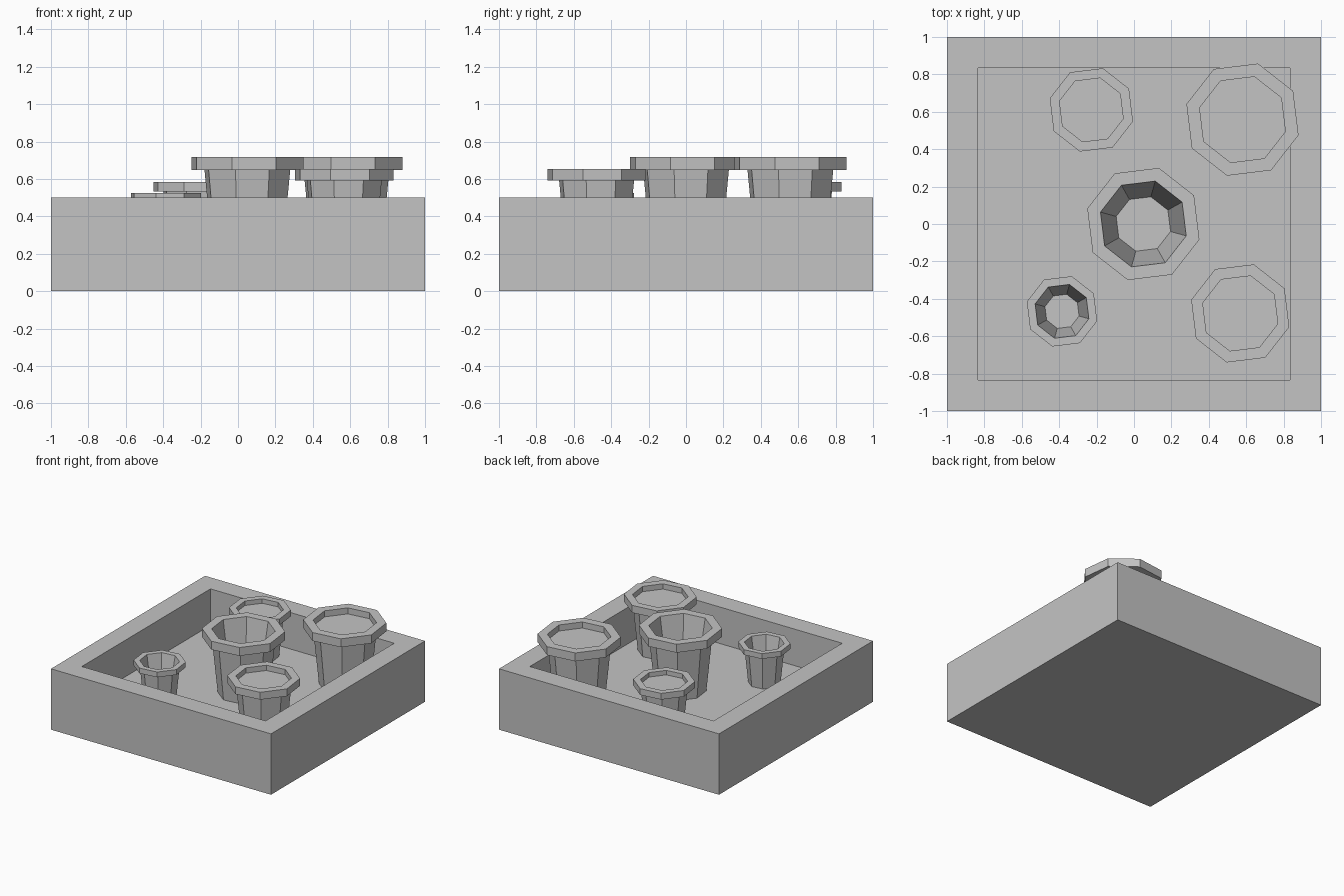
import bpy
import bmesh
from math import cos, sin, pi, radians

old = bpy.data.objects.get("Cube")
if old:
    bpy.data.objects.remove(old, do_unlink=True)

# One plain grey for everything
GREY = (0.55, 0.55, 0.55, 1)
grey = bpy.data.materials.new("plain grey")
grey.use_nodes = True
grey.diffuse_color = GREY
grey.node_tree.nodes["Principled BSDF"].inputs["Base Color"].default_value = GREY

SIDES = 8
TURN = radians(29.5)
FLOOR = 0.2


def finish(name, bm):
    bmesh.ops.recalc_face_normals(bm, faces=bm.faces)
    mesh = bpy.data.meshes.new(name)
    bm.to_mesh(mesh)
    bm.free()
    mesh.materials.append(grey)
    obj = bpy.data.objects.new(name, mesh)
    bpy.context.collection.objects.link(obj)
    return obj


def turned(name, x, y, profile, sides=SIDES, turn=TURN):
    """Closed flat-sided solid from (radius, height) rings, capped at both ends."""
    bm = bmesh.new()
    rings = []
    for r, z in profile:
        angles = [turn + 2 * pi * i / sides for i in range(sides)]
        rings.append([bm.verts.new((x + r * cos(a), y + r * sin(a), z)) for a in angles])
    for low, high in zip(rings, rings[1:]):
        for i in range(sides):
            j = (i + 1) % sides
            bm.faces.new((low[i], low[j], high[j], high[i]))
    bm.faces.new(rings[0])
    bm.faces.new(rings[-1])
    return finish(name, bm)


# Square tray: outer wall, rim, inner wall and floor
DIAGONAL = 2 ** 0.5
outer, inner = DIAGONAL, 0.835 * DIAGONAL
turned("tray", 0, 0, [(outer, 0), (outer, 0.5), (inner, 0.5), (inner, FLOOR)],
       sides=4, turn=pi / 4)


# Tapered pot with a thick collar, either hollow or filled with soil
def pot(name, x, y, r, filled):
    top = FLOOR + 1.665 * r
    collar = top - 0.222 * r
    mouth = 0.765 * r
    profile = [(0.62 * r, FLOOR - 0.005), (mouth, collar), (r, collar), (r, top), (mouth, top)]
    if filled:
        profile.append((mouth, top - 0.16 * r))
    else:
        profile.append((0.485 * r, FLOOR + 0.02))
    turned(name, x, y, profile)


pot("center_pot", 0.05, 0.0, 0.311, False)
pot("front_right_pot", -0.385, -0.467, 0.195, False)
pot("back_left_pot", 0.58, 0.558, 0.311, True)
pot("front_left_pot", 0.568, -0.478, 0.272, True)
pot("back_right_pot", -0.228, 0.61, 0.231, True)
